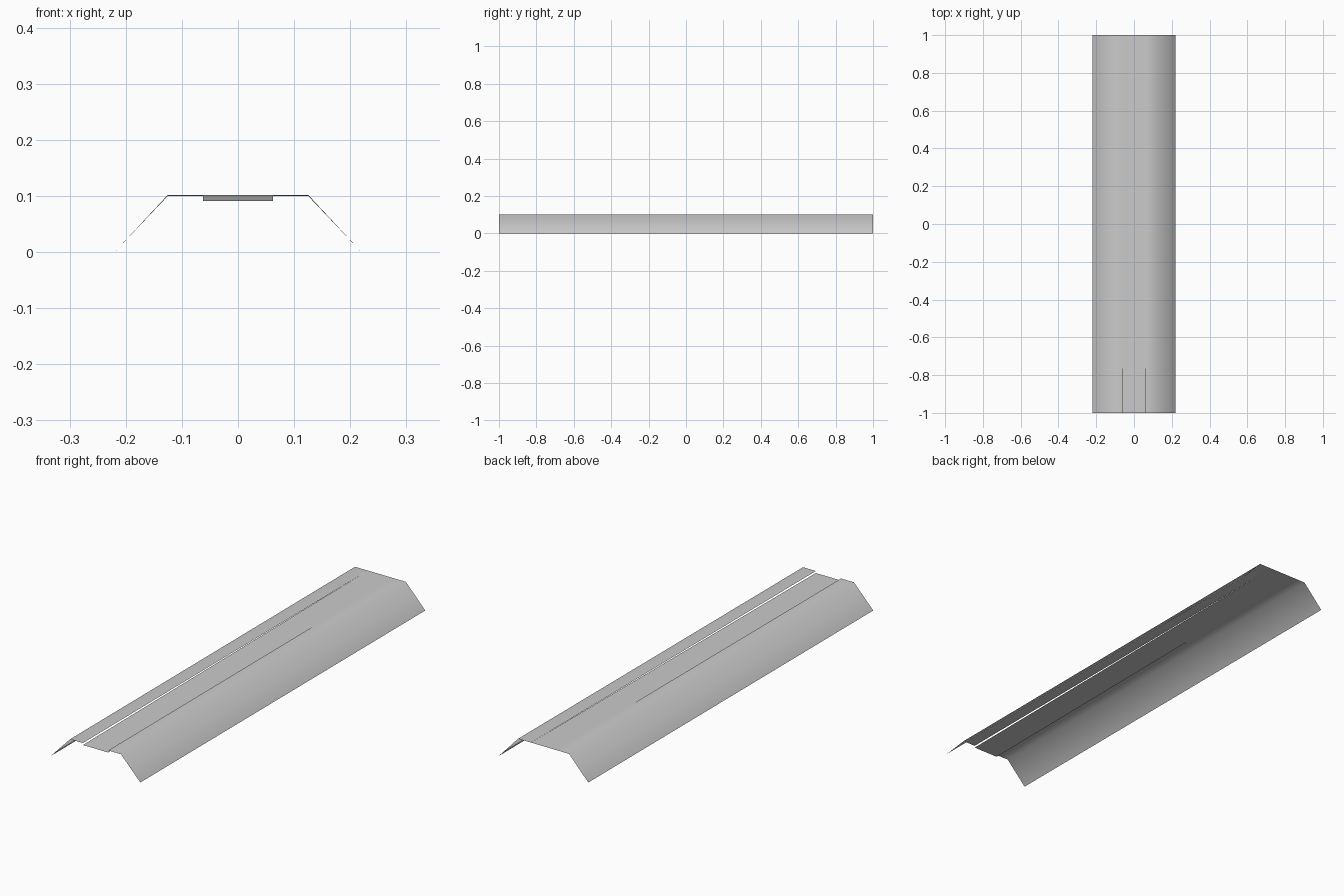
import bpy, bmesh

if "Cube" in bpy.data.objects:
    bpy.data.objects.remove(bpy.data.objects["Cube"])

# Front and back heights of the fixed shell and of the sinking centre flap
FRONT_Z, BACK_Z, FLAP_Z = 0.10, 0.102, 0.091


def sheet(name, front, back):
    """Thin sheet lofted from a front profile to a back profile of (x, z) points."""
    bm = bmesh.new()
    rows = [[bm.verts.new((x, y, z)) for x, z in prof]
            for prof, y in ((front, -1), (back, 1))]
    f, b = rows
    for i in range(len(f) - 1):
        bm.faces.new((f[i], f[i + 1], b[i + 1], b[i]))
    bm.normal_update()
    for face in bm.faces:
        if face.normal.z < 0:
            face.normal_flip()
        face.smooth = True
    mesh = bpy.data.meshes.new(name)
    bm.to_mesh(mesh)
    bm.free()
    ob = bpy.data.objects.new(name, mesh)
    bpy.context.collection.objects.link(ob)
    return ob


# Side shells: flat shoulder plus sloping skirt
for side, s in (("left", -1), ("right", 1)):
    sheet(side + "_shell",
          [(s * 0.062, FRONT_Z), (s * 0.125, FRONT_Z), (s * 0.22, 0)],
          [(s * 0.062, BACK_Z), (s * 0.125, BACK_Z), (s * 0.22, 0)])

# Centre flap: flush at the back, slightly sunk at the front
sheet("centre_flap",
      [(-0.062, FLAP_Z), (0.062, FLAP_Z)],
      [(-0.062, BACK_Z), (0.062, BACK_Z)])
